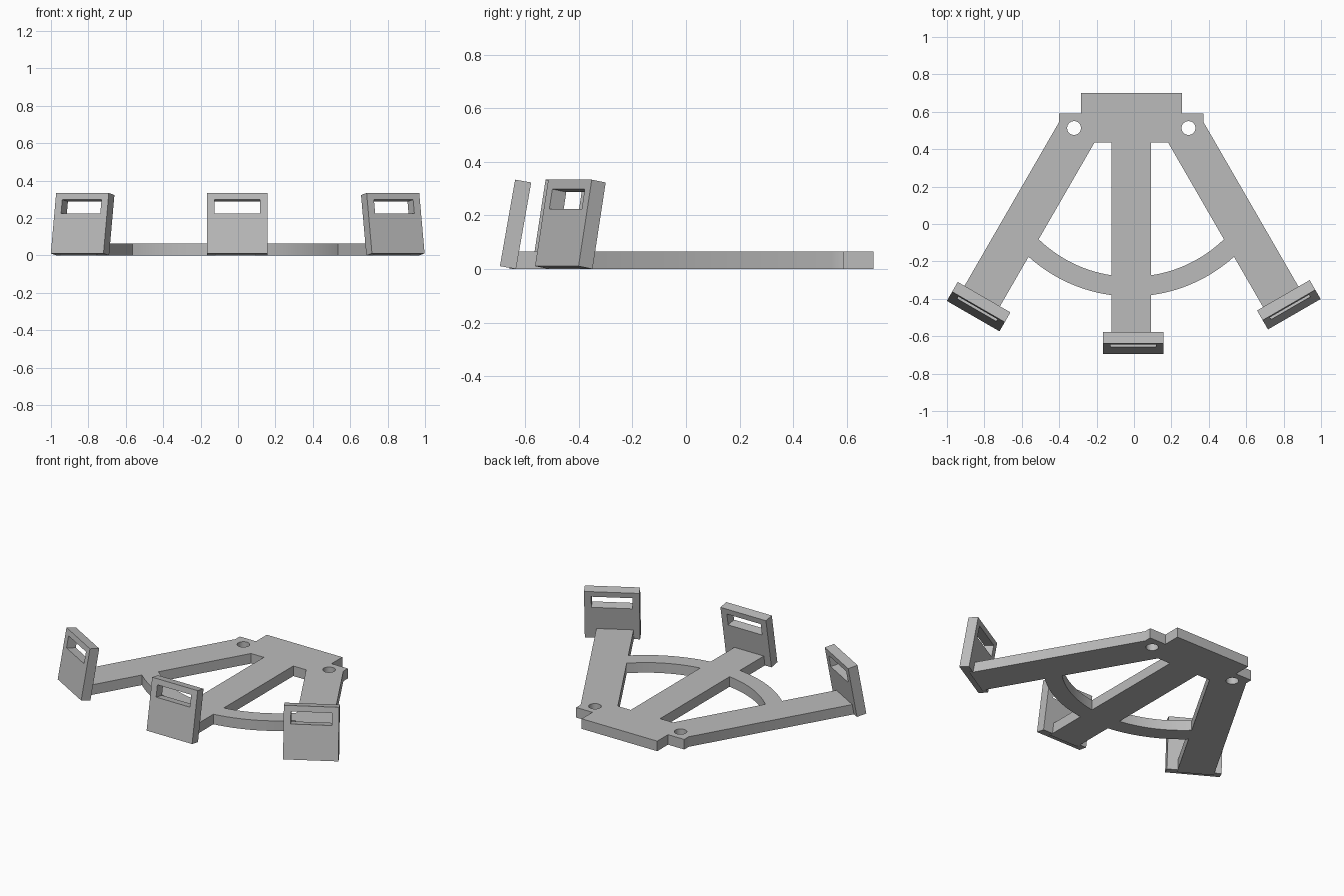
import bpy, bmesh
from math import sin, cos, asin, radians, pi
from mathutils import Matrix, Vector

cube = bpy.data.objects.get("Cube")
if cube:
    bpy.data.objects.remove(cube, do_unlink=True)

grey = bpy.data.materials.new("plain_grey")
grey.use_nodes = True
grey.diffuse_color = (0.5, 0.5, 0.5, 1)
grey.node_tree.nodes["Principled BSDF"].inputs["Base Color"].default_value = (0.5, 0.5, 0.5, 1)


def slab(name, contours, thickness, matrix):
    """Extrude an outline with inner holes into a solid, centred on its own z = 0."""
    curve = bpy.data.curves.new(name, 'CURVE')
    curve.dimensions = '2D'
    curve.fill_mode = 'BOTH'
    curve.extrude = thickness / 2
    for points in contours:
        spline = curve.splines.new('POLY')
        spline.points.add(len(points) - 1)
        for point, (x, y) in zip(spline.points, points):
            point.co = (x, y, 0, 1)
        spline.use_cyclic_u = True
    helper = bpy.data.objects.new(name + "_outline", curve)
    bpy.context.collection.objects.link(helper)
    evaluated = helper.evaluated_get(bpy.context.evaluated_depsgraph_get())
    mesh = bpy.data.meshes.new_from_object(evaluated)
    bpy.data.objects.remove(helper, do_unlink=True)
    bm = bmesh.new()
    bm.from_mesh(mesh)
    bmesh.ops.remove_doubles(bm, verts=bm.verts, dist=0.0001)
    bmesh.ops.recalc_face_normals(bm, faces=bm.faces)
    bm.to_mesh(mesh)
    bm.free()
    mesh.name = name
    mesh.materials.clear()
    mesh.materials.append(grey)
    obj = bpy.data.objects.new(name, mesh)
    bpy.context.collection.objects.link(obj)
    obj.matrix_world = matrix
    bpy.ops.object.select_all(action='DESELECT')
    obj.select_set(True)
    bpy.context.view_layer.objects.active = obj
    bpy.ops.object.shade_smooth_by_angle(angle=radians(30))
    return obj


def rectangle(x, y0, y1):
    return [(-x, y0), (x, y0), (x, y1), (-x, y1)]


def mirrored(points):
    return [(-x, y) for x, y in reversed(points)]


# Base frame: hub, two splayed arms, middle spoke and curved brace
MIDDLE, THICK = -0.0145, 0.065
SPOKE, HUB_Y, ARC_Y = 0.105, 0.435, 0.43
ARM_DIR = Vector((0.5, -cos(radians(30))))
arm_outer = Vector((0.386, 0.545))
arm_inner = Vector((0.197, HUB_Y))
arm_length = 1.095


def brace_arc(radius, steps=24):
    """Arc from the arm's inner edge to the side of the spoke."""
    offset = arm_inner.x * cos(radians(30)) + (HUB_Y - ARC_Y) * 0.5
    start = radians(30) + asin(offset / radius)
    end = asin(SPOKE / radius)
    angles = [start + (end - start) * i / steps for i in range(steps + 1)]
    return [(radius * sin(a), ARC_Y - radius * cos(a)) for a in angles]


def circle(x, y, r, n=32):
    return [(x + r * cos(2 * pi * i / n), y + r * sin(2 * pi * i / n)) for i in range(n)]


half = [(0.27, 0.70), (0.27, 0.59), (arm_outer.x, 0.59), tuple(arm_outer),
        tuple(arm_outer + ARM_DIR * arm_length),
        tuple(arm_inner + ARM_DIR * arm_length)]
half += brace_arc(0.817) + [(SPOKE, -0.66)]
window = [tuple(arm_inner)] + brace_arc(0.712) + [(SPOKE, HUB_Y)]
holes = [circle(side * 0.306, 0.513, 0.037) for side in (-1, 1)]
slab("base_frame", [half + mirrored(half), window, mirrored(window)] + holes,
     THICK, Matrix.Translation((MIDDLE, 0, THICK / 2)))

# Slotted end plates, leaning back over the arm tips
plate = [rectangle(0.1625, 0, 0.328), rectangle(0.121, 0.216, 0.292)]
for name, x, y, turn in (("front_plate", -0.004, -0.665, 0),
                         ("left_plate", 0.842, -0.4565, 30),
                         ("right_plate", -0.845, -0.4665, -30)):
    slab(name, plate, 0.061,
         Matrix.Translation((x, y, 0.0053))
         @ Matrix.Rotation(radians(turn), 4, 'Z')
         @ Matrix.Rotation(radians(80), 4, 'X'))
